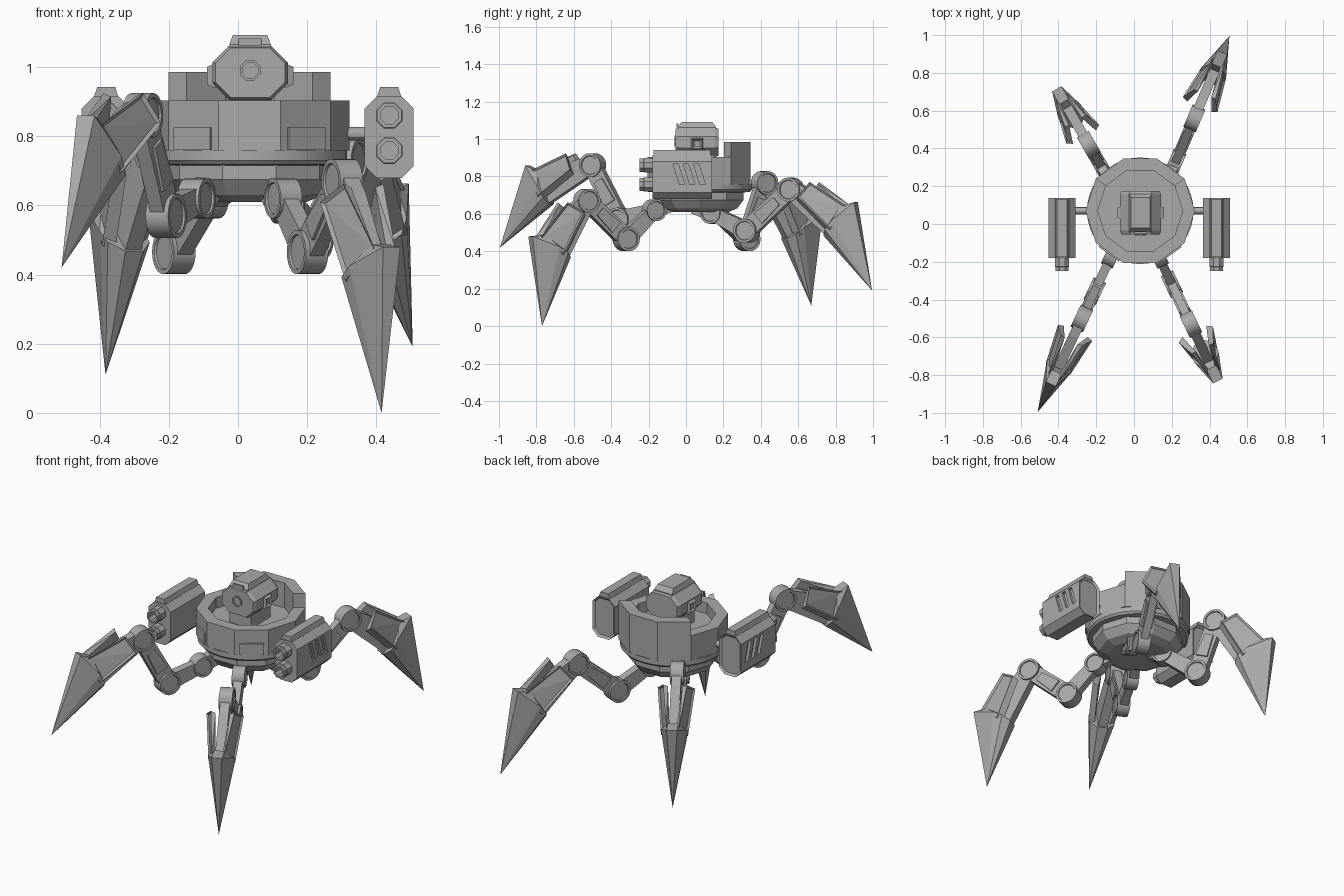
import bpy
import bmesh
from math import cos, sin, tau, radians
from mathutils import Vector, Matrix

cube = bpy.data.objects.get("Cube")
if cube:
    bpy.data.objects.remove(cube, do_unlink=True)

grey = bpy.data.materials.new("hull grey")
grey.use_nodes = True
grey.diffuse_color = (0.4, 0.4, 0.4, 1)
grey.node_tree.nodes["Principled BSDF"].inputs["Base Color"].default_value = (0.4, 0.4, 0.4, 1)

X, Y, Z = Vector((1, 0, 0)), Vector((0, 1, 0)), Vector((0, 0, 1))


def frame(origin, a, b, c):
    """Matrix whose local axes are a, b and c."""
    return Matrix.Translation(origin) @ Matrix((a, b, c)).transposed().to_4x4()


def finish(name, bm, smooth=False):
    bmesh.ops.recalc_face_normals(bm, faces=bm.faces)
    mesh = bpy.data.meshes.new(name)
    bm.to_mesh(mesh)
    bm.free()
    mesh.materials.append(grey)
    obj = bpy.data.objects.new(name, mesh)
    bpy.context.collection.objects.link(obj)
    if smooth:
        bpy.ops.object.select_all(action="DESELECT")
        obj.select_set(True)
        bpy.context.view_layer.objects.active = obj
        bpy.ops.object.shade_smooth_by_angle(angle=radians(30))
    return obj


def lathe(name, profile, sides, m, turn=0.0, smooth=False):
    """Spin (radius, height) pairs around local z, closing both ends."""
    bm = bmesh.new()
    rings = []
    for r, h in profile:
        rings.append([bm.verts.new(m @ Vector((r * cos(turn + tau * i / sides),
                      r * sin(turn + tau * i / sides), h))) for i in range(sides)])
    for low, high in zip(rings, rings[1:]):
        for i in range(sides):
            j = (i + 1) % sides
            bm.faces.new((low[i], low[j], high[j], high[i]))
    bm.faces.new(rings[0])
    bm.faces.new(rings[-1])
    return finish(name, bm, smooth)


def hull(name, points, m=Matrix(), inset=None):
    """Convex solid; inset sinks a panel into faces pointing along that direction."""
    bm = bmesh.new()
    for p in points:
        bm.verts.new(m @ Vector(p))
    bmesh.ops.convex_hull(bm, input=bm.verts)
    bmesh.ops.dissolve_limit(bm, angle_limit=0.06, verts=bm.verts, edges=bm.edges)
    bmesh.ops.recalc_face_normals(bm, faces=bm.faces)
    if inset is not None:
        panel = [f for f in bm.faces if f.normal.dot(inset) > 0.85]
        bmesh.ops.inset_region(bm, faces=panel, thickness=0.013, depth=-0.01)
    return finish(name, bm)


def block(name, x, y, z):
    return hull(name, [(a, b, c) for a in x for b in y for c in z])


def octagon(w, h, cut):
    """Corner points of a w by h half-size rectangle with its corners cut off."""
    return [(a * u, b * v) for a in (-1, 1) for b in (-1, 1) for u, v in ((w, h - cut), (w - cut, h))]


# ---- Body: ten-sided tub with a round belt, a tapered belly and a raised rear wall
centre = Vector((0.033, 0.07, 0))
body = Matrix.Translation(centre)
lathe("body_tub", [(0.165, 0.61), (0.215, 0.63), (0.25, 0.675), (0.25, 0.758), (0.29, 0.758),
                   (0.29, 0.903), (0.225, 0.903), (0.225, 0.84)], 10, body)
lathe("body_belt", [(0.24, 0.715), (0.272, 0.718), (0.282, 0.73), (0.282, 0.758)], 40, body, smooth=True)
for k in (1, 2, 3):
    hull("rear_wall", [(r * cos(tau * a / 10), r * sin(tau * a / 10), z)
                       for r in (0.225, 0.29) for a in (k, k + 1) for z in (0.9, 0.985)], body)
for k in (6, 8):
    a = tau * (k + 0.5) / 10
    out, side = Vector((cos(a), sin(a), 0)), Vector((-sin(a), cos(a), 0))
    hull("body_plate", [(u, w, z) for u in (0.27, 0.284) for w in (-0.065, 0.065)
                        for z in (0.76, 0.825)], frame(centre, out, side, Z))

# ---- Head turret
cx = 0.035
block("neck", (cx - 0.07, cx + 0.07), (-0.03, 0.15), (0.83, 0.92))
hull("head", [(cx + u * f, y, 0.983 + v * f) for u, v in octagon(0.109, 0.078, 0.048)
              for y, f in ((-0.055, 0.92), (-0.035, 1), (0.155, 1), (0.175, 0.92))])
hull("head_cap", [(cx + s * w, y, z) for s in (-1, 1)
                  for w, z, ys in ((0.062, 1.03, (-0.045, 0.16)), (0.06, 1.065, (-0.045, 0.16)),
                                   (0.05, 1.092, (-0.022, 0.14))) for y in ys])
block("cap_window", (cx - 0.033, cx + 0.033), (-0.05, -0.04), (1.062, 1.082))
lathe("head_lens", [(0.032, 0.05), (0.032, 0.062), (0.024, 0.062), (0.024, 0.056)], 8,
      frame(Vector((cx, 0, 0.99)), X, Z, -Y), tau / 16)
for s in (-1, 1):
    hull("head_ear", [(cx + s * u, 0.06 + v * w, 0.975 + t * w)
                      for u, w in ((0.1, 0.036), (0.125, 0.025))
                      for v in (-1, 1) for t in (-1, 1)], inset=X * s)

# ---- Weapon pods, one on each side
for s in (-1, 1):
    px = 0.028 + s * 0.409
    pod = hull("pod", [(px + u, y, 0.797 + v) for u, v in octagon(0.071, 0.118, 0.035)
                       for y in (-0.18, 0.138)], inset=Y)
    hull("pod_ridge", [(px + a * w, y, z) for a in (-1, 1) for w, z in ((0.038, 0.905), (0.026, 0.942))
                       for y in (-0.175, 0.13)])
    lathe("pod_axle", [(0.019, 0.2), (0.019, 0.36)], 12,
          frame(Vector((0.027, 0.07, 0.807)), Y, Z, X * s), smooth=True)
    for z in (0.758, 0.86):
        lathe("muzzle", [(0.041, 0.17), (0.041, 0.225), (0.038, 0.228), (0.038, 0.248),
                         (0.027, 0.248), (0.027, 0.19)], 8,
              frame(Vector((px, 0, z)), X, Z, -Y), tau / 16)
    # slanted vents sunk into the outer face
    for k in range(3):
        y = -0.07 + 0.055 * k
        cutter = hull("pod_vent_cutter", [(px + s * u, y + w + lean, z) for u in (0.056, 0.09)
                                          for w in (0, 0.028) for lean, z in ((0, 0.868), (0.035, 0.758))])
        cutter.hide_render = True
        cutter.hide_set(True)
        cut = pod.modifiers.new("vent", "BOOLEAN")
        cut.operation = "DIFFERENCE"
        cut.solver = "EXACT"
        cut.object = cutter


# ---- Legs
def joint(name, p, side, fwd, r, half):
    lathe(name, [(r * 0.76, -half + 0.006), (r * 0.8, -half), (r, -half), (r, half),
                 (r * 0.8, half), (r * 0.76, half - 0.006)], 24, frame(p, fwd, Z, side), smooth=True)


def link(name, p, q, side, h0, h1, half):
    d = (q - p).normalized()
    hull(name, [(t, n * h, w) for t, h in ((0, h0), ((q - p).length, h1)) for n in (-1, 1)
                for w in (-half, half)], frame(p, d, side.cross(d), side))


def leg(prefix, hip, tip, knee, ankle):
    """hip and tip are points; knee and ankle are (y, z) in the leg's upright plane."""
    hip, tip = Vector(hip), Vector(tip)

    def on_plane(y, z):
        f = (y - hip.y) / (tip.y - hip.y)
        return Vector((hip.x + f * (tip.x - hip.x), y, z))

    knee, ankle = on_plane(*knee), on_plane(*ankle)
    fwd = Vector((tip.x - hip.x, tip.y - hip.y, 0)).normalized()
    side = Z.cross(fwd)
    # hip bracket, coxa and thigh
    link(prefix + "_hip_bracket", hip - fwd * 0.1 + Z * 0.035, hip, side, 0.04, 0.04, 0.025)
    joint(prefix + "_hip_joint", hip, side, fwd, 0.058, 0.034)
    link(prefix + "_coxa", hip, knee, side, 0.036, 0.046, 0.024)
    joint(prefix + "_knee_joint", knee, side, fwd, 0.064, 0.036)
    link(prefix + "_thigh", knee, ankle, side, 0.05, 0.046, 0.022)
    link(prefix + "_thigh_panel", knee.lerp(ankle, 0.3), knee.lerp(ankle, 0.72), side, 0.036, 0.026, 0.031)
    joint(prefix + "_ankle_joint", ankle, side, fwd, 0.064, 0.036)
    # foot: shin beam, pointed blade and two roof-like fork plates
    d = (tip - ankle).normalized()
    reach = (tip - ankle).length
    up = d.cross(side)
    m = frame(ankle, d, up, side)
    hull(prefix + "_shin", [(t, n, w) for t, n in ((-0.01, -0.045), (0.0, 0.055), (0.07, 0.085),
                                                   (0.27, 0.13), (0.34, 0.0), (0.08, -0.015))
                            for w in (-0.026, 0.026)], m)
    hull(prefix + "_blade", [(reach, 0, 0)] + [(t, n, k * w) for k in (-1, 1) for t, n, w in (
        (0.3, 0.24, 0.028), (0.265, 0.17, 0.028), (0.3, 0.09, 0.07), (0.31, 0.03, 0.07),
        (0.32, -0.01, 0.03))], m)
    for k in (-1, 1):
        hull(prefix + "_fork_plate",
             [(t, n, k * w) for t, n, w in ((0.06, 0.13, 0.064), (0.08, 0.035, 0.1),
                                            (0.07, 0.125, 0.038), (0.09, 0.01, 0.07),
                                            (0.285, 0.195, 0.034), (0.33, 0.055, 0.072),
                                            (0.29, 0.17, 0.018), (0.34, 0.03, 0.04))],
             m, inset=(side * k * 0.89 + up * 0.45))


leg("front_left_leg", (0.13, -0.17, 0.62), (0.415, -0.77, 0.0), (-0.32, 0.465), (-0.53, 0.67))
leg("front_right_leg", (-0.12, -0.17, 0.62), (-0.51, -0.995, 0.42), (-0.355, 0.57), (-0.50, 0.86))
leg("back_left_leg", (0.14, 0.14, 0.605), (0.505, 0.995, 0.19), (0.325, 0.51), (0.56, 0.73))
leg("back_right_leg", (-0.085, 0.15, 0.62), (-0.383, 0.67, 0.11), (0.325, 0.465), (0.42, 0.765))
